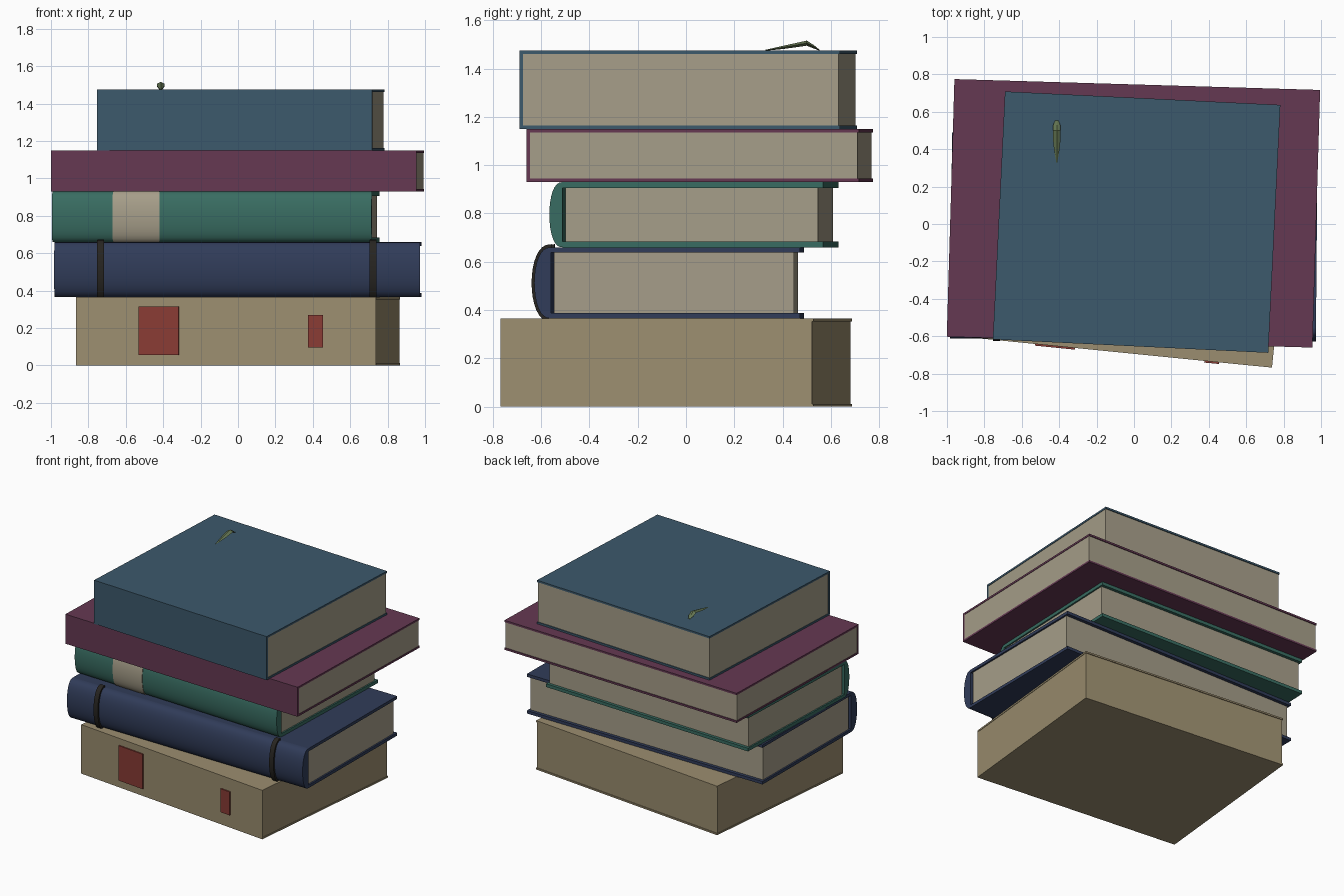
import bpy, bmesh
from math import radians, cos, sin, pi
from mathutils import Matrix

if "Cube" in bpy.data.objects:
    bpy.data.objects.remove(bpy.data.objects["Cube"])


def material(name, rgb):
    m = bpy.data.materials.new(name)
    m.diffuse_color = (*rgb, 1)
    m.use_nodes = True
    m.node_tree.nodes["Principled BSDF"].inputs["Base Color"].default_value = m.diffuse_color
    return m


BLUE = material("blue cloth", (0.045, 0.10, 0.15))
MAROON = material("maroon cloth", (0.13, 0.04, 0.085))
GREEN = material("green cloth", (0.04, 0.15, 0.12))
NAVY = material("navy cloth", (0.03, 0.045, 0.10))
TAN = material("tan cloth", (0.33, 0.27, 0.16))
PAPER = material("paper", (0.38, 0.34, 0.25))
RED = material("red label", (0.25, 0.045, 0.035))
BLACK = material("black band", (0.02, 0.018, 0.015))
LEAF = material("leaf green", (0.12, 0.17, 0.08))


def make(name, bm, mat, frame=Matrix(), smooth=False):
    bmesh.ops.recalc_face_normals(bm, faces=bm.faces)
    me = bpy.data.meshes.new(name)
    bm.to_mesh(me)
    bm.free()
    me.materials.append(mat)
    ob = bpy.data.objects.new(name, me)
    bpy.context.collection.objects.link(ob)
    ob.matrix_world = frame
    if smooth:
        bpy.ops.object.select_all(action='DESELECT')
        ob.select_set(True)
        bpy.context.view_layer.objects.active = ob
        bpy.ops.object.shade_smooth_by_angle(angle=radians(35))
    return ob


def box(name, x, y, z, mat, frame):
    """Box from (min, max) ranges in the book's own frame."""
    bm = bmesh.new()
    bmesh.ops.create_cube(bm, size=1)
    for v in bm.verts:
        v.co = [r[0] + (c + 0.5) * (r[1] - r[0]) for c, r in zip(v.co, (x, y, z))]
    return make(name, bm, mat, frame)


def round_spine(name, x, y0, bulge, h, mat, frame, grow=0.0):
    """Rounded spine section extruded along x, bulging towards -y."""
    bm = bmesh.new()
    n, rings = 16, []
    for px in x:
        ring = []
        for i in range(n + 1):
            t = -pi / 2 + pi * i / n
            py = y0 - (bulge + grow) * max(cos(t), 0) ** 0.8
            ring.append(bm.verts.new((px, py, h / 2 + (h / 2 + grow) * sin(t))))
        rings.append(ring)
        bm.faces.new(ring)
    a, b = rings
    for i in range(n + 1):
        j = (i + 1) % (n + 1)
        bm.faces.new((a[i], a[j], b[j], b[i]))
    return make(name, bm, mat, frame, smooth=True)


def book(name, cx, cy, z, length, depth, h, angle, mat, t, inset, bulge=0):
    """Covers, page block and flat or round spine; returns the book's frame."""
    f = Matrix.Translation((cx, cy, z)) @ Matrix.Rotation(radians(angle), 4, 'Z')
    lx, ly = length / 2, depth / 2
    box(name + "_bottom_cover", (-lx, lx), (-ly, ly), (0, t), mat, f)
    box(name + "_top_cover", (-lx, lx), (-ly, ly), (h - t, h), mat, f)
    box(name + "_pages", (-lx + inset, lx - inset), (-ly + t / 2, ly - inset * 2),
        (t, h - t), TAN if mat is TAN else PAPER, f)
    if bulge:
        round_spine(name + "_spine", (-lx, lx), -ly, bulge, h, mat, f)
    else:
        box(name + "_spine", (-lx, lx), (-ly, -ly + t), (t, h - t), mat, f)
    return f


# Stack of books, bottom to top
tan = book("tan_book", 0, -0.04, 0, 1.613, 1.302, 0.365, -5.7, TAN, 0.012, 0.003)
navy = book("navy_book", 0, -0.035, 0.365, 1.955, 1.03, 0.295, -0.5, NAVY, 0.022, 0.012, 0.07)
green = book("green_book", -0.118, 0.06, 0.66, 1.71, 1.08, 0.27, -2.1, GREEN, 0.024, 0.011, 0.055)
book("maroon_book", -0.003, 0.057, 0.93, 1.956, 1.378, 0.22, -1.7, MAROON, 0.014, 0.003)
book("blue_book", 0.014, 0.01, 1.15, 1.474, 1.327, 0.325, -2.8, BLUE, 0.014, 0.003)

# Red labels on the tan spine
for name, x, w, z in (("large_label", -0.36, 0.215, (0.055, 0.315)),
                      ("small_label", 0.483, 0.08, (0.095, 0.27))):
    box(name, (x - w / 2, x + w / 2), (-0.66, -0.645), z, RED, tan)

# Raised bands on the navy spine, pale title band on the green spine
for side, x in (("left", -0.73), ("right", 0.727)):
    round_spine(side + "_band", (x - 0.018, x + 0.018), -0.515, 0.07, 0.295, BLACK, navy, 0.013)
round_spine("title_band", (-0.531, -0.281), -0.54, 0.055, 0.27, PAPER, green, 0.004)

# Small bent leaf on the top cover: y, half width, ridge height, underside
bm = bmesh.new()
rings = []
for y, w, top, low in ((0.33, 0.003, 1.478, 1.474), (0.40, 0.015, 1.494, 1.481),
                       (0.46, 0.021, 1.507, 1.489), (0.50, 0.021, 1.516, 1.495),
                       (0.53, 0.019, 1.497, 1.483), (0.553, 0.008, 1.478, 1.474)):
    mid = (top + low) / 2
    rings.append([bm.verts.new((-0.413 + dx, y, z))
                  for dx, z in ((-w, mid), (0, low), (w, mid), (0, top))])
for a, b in zip(rings, rings[1:]):
    for i in range(4):
        j = (i + 1) % 4
        bm.faces.new((a[i], a[j], b[j], b[i]))
bm.faces.new(rings[0])
bm.faces.new(rings[-1])
make("leaf", bm, LEAF)
